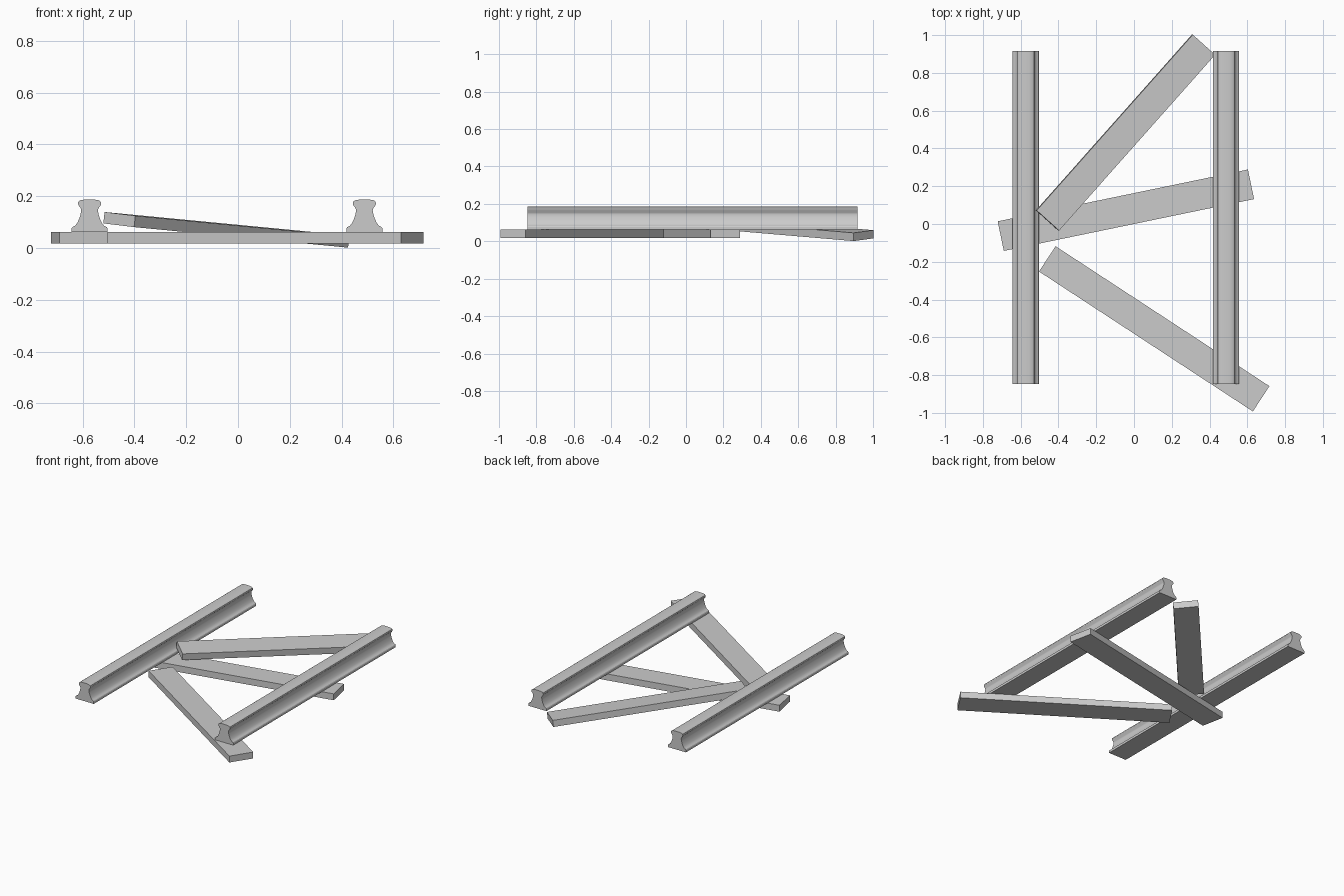
import bpy, bmesh
from math import radians

if "Cube" in bpy.data.objects:
    bpy.data.objects.remove(bpy.data.objects["Cube"])

# Half cross-section of a rail: (half width, height), foot to head
HALF = [(0.069, 0.062), (0.069, 0.076), (0.066, 0.081), (0.056, 0.086),
        (0.048, 0.096), (0.041, 0.111), (0.035, 0.129), (0.032, 0.145),
        (0.034, 0.153), (0.043, 0.165), (0.045, 0.172), (0.043, 0.179),
        (0.036, 0.184), (0.018, 0.187)]


def rail(name, x, y0=-0.847, y1=0.917):
    profile = HALF + [(-w, z) for w, z in reversed(HALF)]
    bm = bmesh.new()
    face = bm.faces.new([bm.verts.new((w, y0, z)) for w, z in profile])
    ext = bmesh.ops.extrude_face_region(bm, geom=[face])
    verts = [g for g in ext["geom"] if isinstance(g, bmesh.types.BMVert)]
    bmesh.ops.translate(bm, verts=verts, vec=(0, y1 - y0, 0))
    bmesh.ops.recalc_face_normals(bm, faces=bm.faces)
    mesh = bpy.data.meshes.new(name)
    bm.to_mesh(mesh)
    bm.free()
    obj = bpy.data.objects.new(name, mesh)
    obj.location.x = x
    bpy.context.collection.objects.link(obj)
    bpy.ops.object.select_all(action='DESELECT')
    obj.select_set(True)
    bpy.context.view_layer.objects.active = obj
    bpy.ops.object.shade_smooth_by_angle(angle=radians(30))


def sleeper(name, loc, length, angles):
    bpy.ops.mesh.primitive_cube_add(size=1, location=loc,
                                    rotation=[radians(a) for a in angles])
    obj = bpy.context.object
    obj.name = name
    obj.scale = (length, 0.16, 0.044)


# Two parallel rails
rail("left_rail", -0.573)
rail("right_rail", 0.488)

# Scattered sleepers: two flat, one tipped over the middle one
sleeper("middle_sleeper", (-0.043, 0.073, 0.040), 1.353, (0, 0, 11.7))
sleeper("front_sleeper", (0.107, -0.555, 0.040), 1.353, (0, 0, -33.2))
sleeper("tilted_sleeper", (-0.045, 0.484, 0.070), 1.247, (5.2, 3.64, 48.4))
